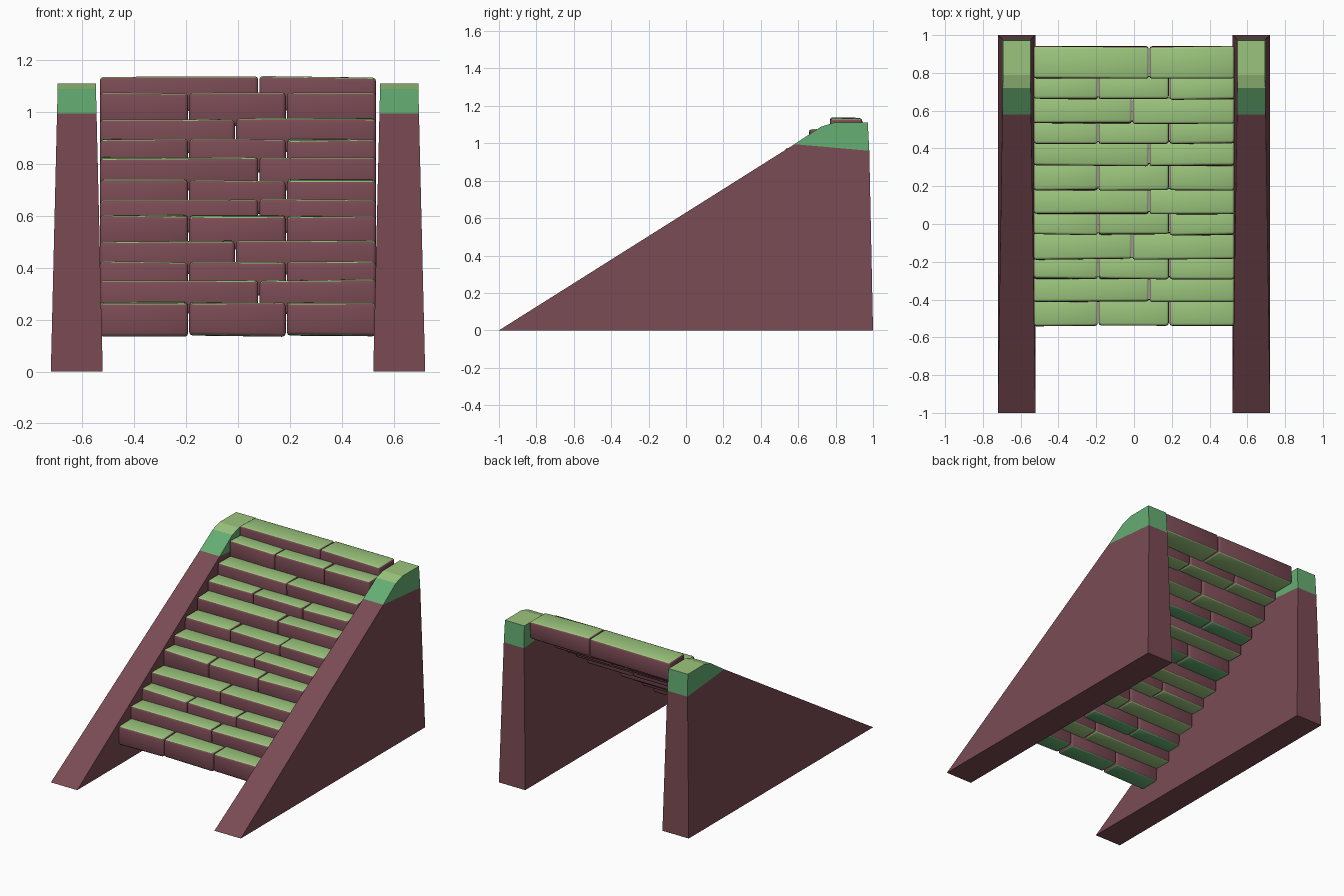
import bpy, bmesh, math, random

if "Cube" in bpy.data.objects:
    bpy.data.objects.remove(bpy.data.objects["Cube"])
random.seed(4)


def material(name, rgb):
    m = bpy.data.materials.new(name)
    m.diffuse_color = (*rgb, 1)
    m.use_nodes = True
    m.node_tree.nodes["Principled BSDF"].inputs["Base Color"].default_value = m.diffuse_color
    return m


MAROON = material("maroon stone", (0.195, 0.070, 0.088))
LIGHT = material("light moss green", (0.33, 0.56, 0.205))
MID = material("deep moss green", (0.13, 0.42, 0.17))


def finish(bm, name, mats):
    bmesh.ops.recalc_face_normals(bm, faces=bm.faces)
    me = bpy.data.meshes.new(name)
    bm.to_mesh(me)
    bm.free()
    for m in mats:
        me.materials.append(m)
    ob = bpy.data.objects.new(name, me)
    bpy.context.collection.objects.link(ob)
    return ob


def tapered_slab(name, profile, side, mats, top_rule=False):
    """Extrude a y-z profile across x, narrowing with height."""
    bm = bmesh.new()
    loops = []
    for s in (-1, 1):
        loops.append([bm.verts.new((side * 0.621 + s * (0.1 - 0.024 * z), y, z))
                      for y, z in profile])
    bm.faces.new(loops[0])
    bm.faces.new(loops[1][::-1])
    n = len(profile)
    for i in range(n):
        j = (i + 1) % n
        bm.faces.new((loops[0][i], loops[0][j], loops[1][j], loops[1][i]))
    ob = finish(bm, name, mats)
    if top_rule:
        for p in ob.data.polygons:
            p.material_index = 1 if p.normal.z > 0.9 else 0
    return ob


# side walls with mossy caps
wall = [(-1, 0), (1, 0), (0.98, 0.96), (0.58, 0.995)]
cap = [(0.58, 0.995), (0.98, 0.96), (0.972, 1.11), (0.79, 1.11), (0.72, 1.088)]
for side, word in ((-1, "left"), (1, "right")):
    tapered_slab(word + "_wall", wall, side, [MAROON])
    tapered_slab(word + "_wall_cap", cap, side, [MID, LIGHT], True)


def brick(name, x0, x1, y0, y1, z0, z1, under):
    """Rounded, slightly uneven stone: green above and below, maroon around."""
    bm = bmesh.new()
    bmesh.ops.create_cube(bm, size=1)
    for v in bm.verts:
        top = v.co.z > 0
        v.co = (x1 if v.co.x > 0 else x0, y1 if v.co.y > 0 else y0, z1 if top else z0)
        v.co.y += random.uniform(-0.004, 0.004)
        v.co.z += random.uniform(-0.005, 0.004)
    bmesh.ops.bevel(bm, geom=bm.edges[:], offset=0.014, segments=2, profile=0.5,
                    affect='EDGES', clamp_overlap=True)
    ob = finish(bm, name, [MAROON, LIGHT, under])
    for p in ob.data.polygons:
        p.use_smooth = True
        if p.normal.z > 0.5:
            rim = under is MID and p.normal.z < 0.9 and p.normal.y < -0.2
            p.material_index = 2 if rim else 1
        elif p.normal.z < -0.5:
            p.material_index = 2
    ob.data.set_sharp_from_angle(angle=math.radians(60))


# steps: front edge y, top z, joints along x
thirds, right_joint, mid_joint = (-0.19, 0.186), (0.08,), (-0.01,)
rows = [(-0.54, 0.265, thirds), (-0.41, 0.352, right_joint), (-0.29, 0.424, thirds),
        (-0.187, 0.503, mid_joint), (-0.057, 0.60, thirds), (0.053, 0.663, right_joint),
        (0.178, 0.737, thirds), (0.308, 0.823, right_joint), (0.427, 0.893, thirds),
        (0.533, 0.972, mid_joint), (0.66, 1.073, thirds), (0.77, 1.135, right_joint)]
for i, (y0, top, joints) in enumerate(rows):
    y1 = rows[i + 1][0] + 0.012 if i < 11 else 0.94
    xs = [-0.534, *joints, 0.534]
    under = MID if i in (0, 2, 6, 8) else LIGHT
    for k in range(len(xs) - 1):
        brick(f"step_{i + 1}_stone_{k + 1}", xs[k] + 0.002, xs[k + 1] - 0.002,
              y0, y1, top - 0.127, top, under)
